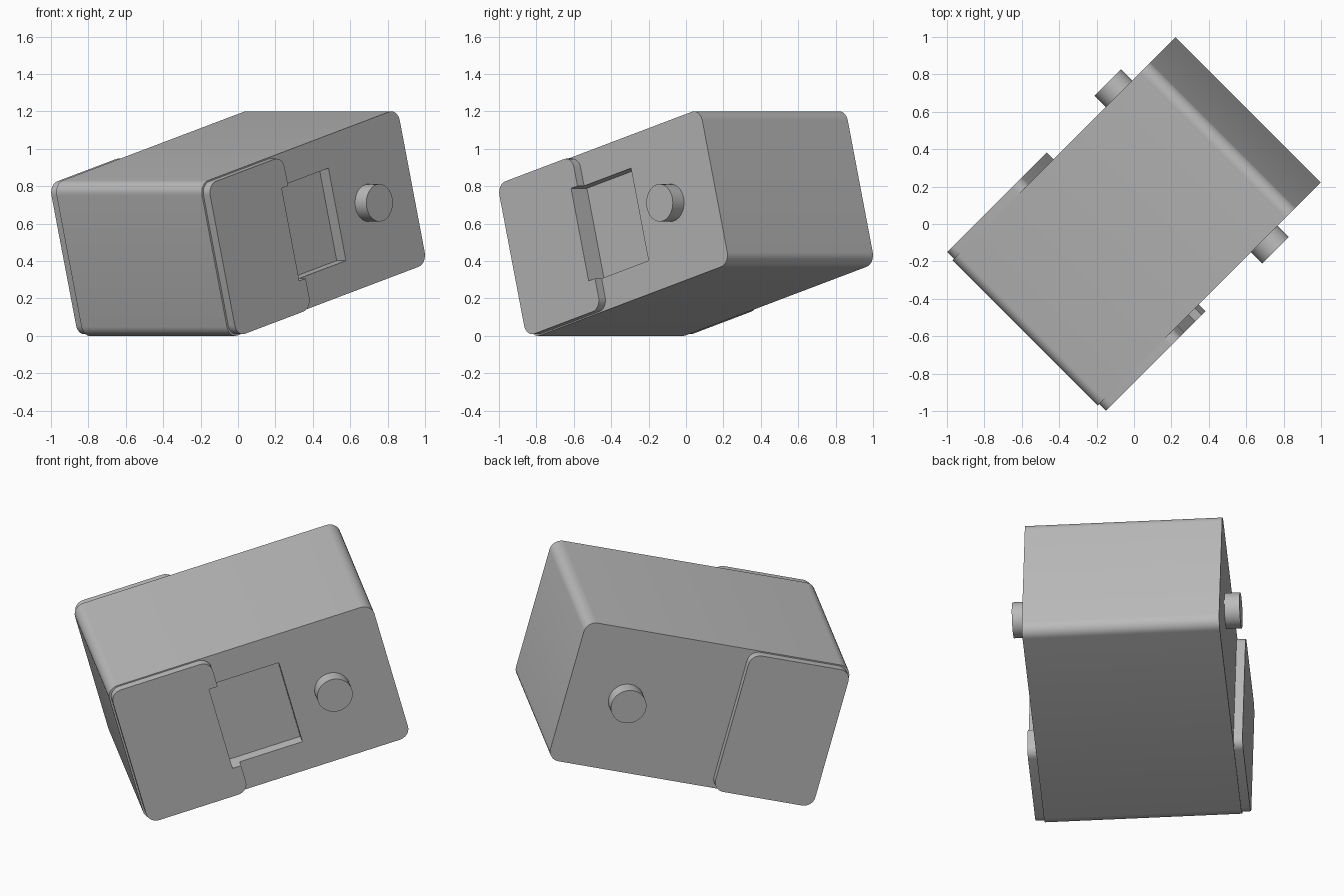
import bpy, bmesh, math
from mathutils import Matrix, Vector

if "Cube" in bpy.data.objects:
    bpy.data.objects.remove(bpy.data.objects["Cube"], do_unlink=True)

# One grey for the whole model
grey = bpy.data.materials.new("plain_grey")
grey.use_nodes = True
COLOUR = (0.5, 0.5, 0.5, 1)
grey.diffuse_color = COLOUR
grey.node_tree.nodes["Principled BSDF"].inputs["Base Color"].default_value = COLOUR

# Local x = length, y = width, z = height; the whole body is turned and tilted
POSE = (Matrix.Translation((0.014, 0.014, 0.6))
        @ Matrix.Rotation(math.radians(45), 4, 'Z')
        @ Matrix.Rotation(math.radians(-15), 4, 'Y'))


def finish(bm, name):
    bmesh.ops.recalc_face_normals(bm, faces=bm.faces)
    mesh = bpy.data.meshes.new(name)
    bm.to_mesh(mesh)
    bm.free()
    mesh.materials.append(grey)
    obj = bpy.data.objects.new(name, mesh)
    bpy.context.collection.objects.link(obj)
    obj.matrix_world = POSE
    return obj


def rounded_box(name, low, high, radius=0):
    """Box whose four widthwise edges are rounded."""
    low, high = Vector(low), Vector(high)
    bm = bmesh.new()
    bmesh.ops.create_cube(bm, size=1)
    bmesh.ops.scale(bm, vec=high - low, verts=bm.verts)
    bmesh.ops.translate(bm, vec=(low + high) / 2, verts=bm.verts)
    if radius:
        edges = [e for e in bm.edges
                 if abs(e.verts[0].co.y - e.verts[1].co.y) > 0.01]
        bmesh.ops.bevel(bm, geom=edges, offset=radius, segments=8,
                        profile=0.5, affect='EDGES')
    return finish(bm, name)


def peg(name, side):
    inner, outer = 0.5, 0.635
    bm = bmesh.new()
    place = (Matrix.Translation((0.43, side * (inner + outer) / 2, 0))
             @ Matrix.Rotation(math.pi / 2, 4, 'X'))
    bmesh.ops.create_cone(bm, cap_ends=True, segments=48, radius1=0.1,
                          radius2=0.1, depth=outer - inner, matrix=place)
    return finish(bm, name)


# Main body
body = rounded_box("body", (-0.774, -0.55, -0.429), (0.774, 0.55, 0.429), 0.065)
parts = [body]

# Raised side panels and round pegs on both sides
panels = {}
for label, side in (("right", -1), ("left", 1)):
    ys = sorted((side * 0.55, side * 0.6))
    panels[label] = rounded_box(label + "_side_panel", (-0.763, ys[0], -0.422),
                                (-0.18, ys[1], 0.422), 0.062)
    parts += [panels[label], peg(label + "_peg", side)]

# Rectangular recess on the right side, cut through panel and body
cutter = rounded_box("recess_cutter", (-0.23, -0.7, -0.255), (0.187, -0.48, 0.257))
cutter.hide_render = True
for target in (body, panels["right"]):
    mod = target.modifiers.new("recess", 'BOOLEAN')
    mod.operation = 'DIFFERENCE'
    mod.solver = 'EXACT'
    mod.object = cutter
    bpy.context.view_layer.objects.active = target
    bpy.ops.object.modifier_apply(modifier=mod.name)
bpy.data.objects.remove(cutter, do_unlink=True)

# Smooth the rounded corners, keep flat edges sharp
bpy.ops.object.select_all(action='DESELECT')
for obj in parts:
    obj.select_set(True)
bpy.context.view_layer.objects.active = body
bpy.ops.object.shade_smooth_by_angle(angle=math.radians(30))
